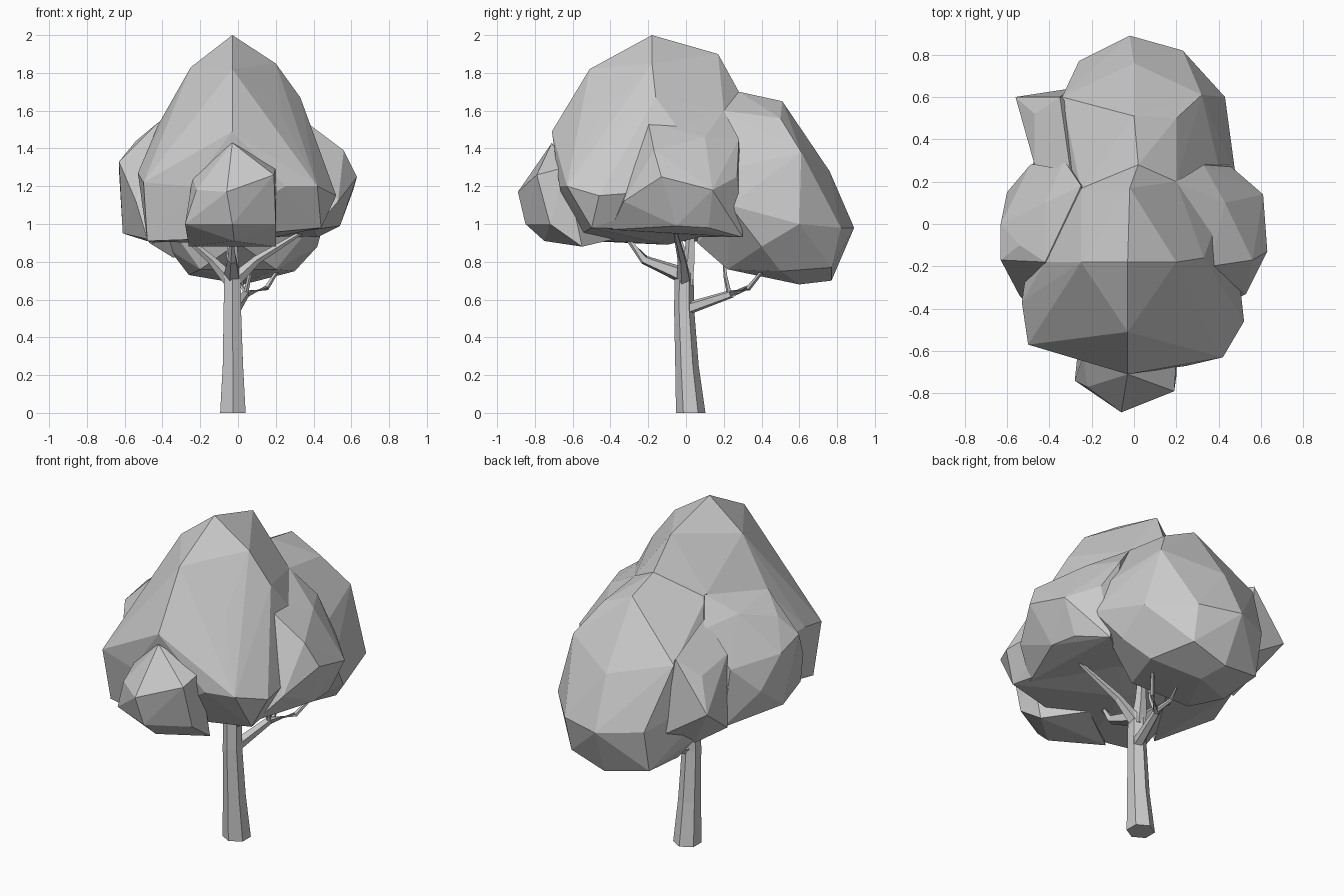
import bpy, bmesh
from math import cos, sin, tau
from mathutils import Vector


def make_object(name, bm):
    bmesh.ops.recalc_face_normals(bm, faces=bm.faces)
    mesh = bpy.data.meshes.new(name)
    bm.to_mesh(mesh)
    bm.free()
    obj = bpy.data.objects.new(name, mesh)
    bpy.context.collection.objects.link(obj)
    return obj


def lobe(name, points):
    """Faceted leaf mass: convex hull around a few corner points."""
    bm = bmesh.new()
    verts = [bm.verts.new(p) for p in points]
    bmesh.ops.convex_hull(bm, input=verts)
    loose = [v for v in bm.verts if not v.link_faces]
    bmesh.ops.delete(bm, geom=loose, context='VERTS')
    return make_object(name, bm)


def limb(name, path, sides):
    """Tapered tube along (x, y, z, radius) points."""
    bm = bmesh.new()
    pts = [Vector(p[:3]) for p in path]
    rings = []
    for i, p in enumerate(pts):
        d = (pts[min(i + 1, len(pts) - 1)] - pts[max(i - 1, 0)]).normalized()
        if i == 0 and p.z == 0:
            d = Vector((0, 0, 1))
        u = d.cross(Vector((0, 1, 0)) if abs(d.y) < 0.7 else Vector((1, 0, 0))).normalized()
        w = d.cross(u)
        r = path[i][3]
        rings.append([bm.verts.new(p + r * (cos(tau * k / sides) * w + sin(tau * k / sides) * u))
                      for k in range(sides)])
    for a, b in zip(rings, rings[1:]):
        for k in range(sides):
            n = (k + 1) % sides
            bm.faces.new((a[k], a[n], b[n], b[k]))
    bm.faces.new(rings[0])
    bm.faces.new(rings[-1])
    return make_object(name, bm)


# Tall central crown
crown = lobe("canopy", [
    (-.03, -.18, 2.0), (-.25, -.18, 1.83), (.2, -.18, 1.85), (.33, -.16, 1.67), (-.42, -.18, 1.53),
    (-.02, .17, 1.9), (.02, .28, 1.7), (-.25, .16, 1.6), (.2, .2, 1.6), (-.03, -.51, 1.82),
    (-.25, -.47, 1.57), (.23, -.45, 1.58), (-.03, -.71, 1.49), (-.25, -.64, 1.2), (.25, -.67, 1.2),
    (-.5, -.57, 1.22), (-.53, -.37, 1.27), (-.48, -.52, .91),
    (.42, -.63, 1.2), (.52, -.46, 1.15), (.44, -.5, .98), (.45, .18, 1.2), (-.45, .2, 1.2),
    (.3, .2, .96), (-.3, .2, .96), (0, -.1, .89), (-.2, -.6, .92)])

# Rear drooping mass
rear = lobe("rear_foliage", [
    (0, .51, 1.65), (.02, .28, 1.7), (0, .1, 1.7), (-.22, .44, 1.5), (-.25, .16, 1.58), (.2, .5, 1.56),
    (.2, .2, 1.6), (.32, .61, 1.38), (.4, .27, 1.3), (-.34, .6, 1.36), (.43, .6, 1.0), (.48, .23, 1.1),
    (-.48, .28, 1.15), (0, .76, 1.28), (-.02, .89, .98), (.23, .82, .98), (-.26, .77, 1.0),
    (.22, .77, .77), (0, .77, .7), (-.26, .72, .75), (.03, .6, .68), (.3, .5, .75), (-.26, .45, .73),
    (.2, .22, .76), (-.2, .22, .76), (.42, .4, .88), (-.36, .4, .86), (0, .06, .9)])
rear_spur = lobe("rear_left_spur", [
    (-.56, .6, 1.12), (-.47, .28, 1.34), (-.35, .6, 1.4), (-.47, .52, 1.3), (-.3, .64, .95),
    (-.47, .28, .9), (-.3, .25, 1.5), (-.34, .4, .82), (-.1, .4, 1.1)])

# Low front mass
front = lobe("front_foliage", [
    (-.06, -.89, 1.17), (-.03, -.8, 1.27), (-.03, -.71, 1.43), (-.24, -.62, 1.25), (.2, -.64, 1.3),
    (-.28, -.74, 1.0), (-.22, -.77, 1.18), (.19, -.79, 1.26), (.2, -.72, 1.0), (-.03, -.85, 1.0),
    (-.02, -.75, .91), (-.26, -.55, .88), (.2, -.55, .88), (0, -.38, .92)])

# Side bulges, blended back into the rear mass
left = lobe("left_foliage", [
    (-.63, -.17, 1.33), (-.63, 0, 1.28), (-.6, .15, 1.1), (-.61, -.05, .95), (-.54, -.1, 1.44),
    (-.42, .1, 1.5), (-.54, -.34, 1.12), (-.48, -.4, .92), (-.42, -.18, 1.54), (-.25, .18, 1.6),
    (-.49, .28, 1.25), (-.45, .29, .9), (-.33, .3, 1.46), (-.25, -.3, 1.4), (-.1, .2, .93)])
right = lobe("right_foliage", [
    (.61, .14, 1.18), (.63, -.13, 1.25), (.56, -.17, 1.39), (.43, .1, 1.46), (.54, -.05, .99),
    (.53, -.33, 1.12), (.52, .12, .98), (.46, .27, 1.25), (.36, -.2, 1.54), (.2, .2, 1.6),
    (.33, .28, 1.45), (.42, .3, .93), (.4, -.4, .97), (.15, .1, .93)])

# Fuse the masses into one shell
bpy.context.view_layer.objects.active = crown
for part in (rear, rear_spur, front, left, right):
    mod = crown.modifiers.new("join", 'BOOLEAN')
    mod.operation, mod.solver, mod.object = 'UNION', 'EXACT', part
    bpy.ops.object.modifier_apply(modifier=mod.name)
    bpy.data.objects.remove(part)

# Trunk
limb("trunk", [(-.027, .025, 0, .078), (-.027, .005, .25, .062), (-.03, -.01, .55, .053),
               (-.03, -.01, .74, .05)], 6)

# Upper limbs and branches
branches = {
    "upright_branch": [(-.03, 0, .68, .045), (-.03, .02, .82, .032), (-.03, .03, 1.0, .02)],
    "front_branch": [(-.03, -.02, .73, .045), (-.03, -.22, .81, .026), (-.04, -.35, .97, .014)],
    "left_branch": [(-.04, 0, .7, .04), (-.14, -.01, .81, .024), (-.29, -.04, .94, .012)],
    "right_branch": [(-.02, -.01, .7, .04), (.1, -.02, .81, .024), (.36, -.06, .97, .01)],
    "rear_branch": [(-.02, .0, .55, .035), (.04, .24, .63, .022), (.15, .33, .66, .014), (.22, .42, .77, .009)],
    "rear_twig_a": [(.04, .23, .63, .014), (.06, .21, .72, .011), (.06, .2, .82, .008)],
    "rear_twig_b": [(.05, .25, .63, .014), (.02, .34, .67, .011), (.03, .42, .76, .008)],
}
for name, path in branches.items():
    limb(name, path, 5)
